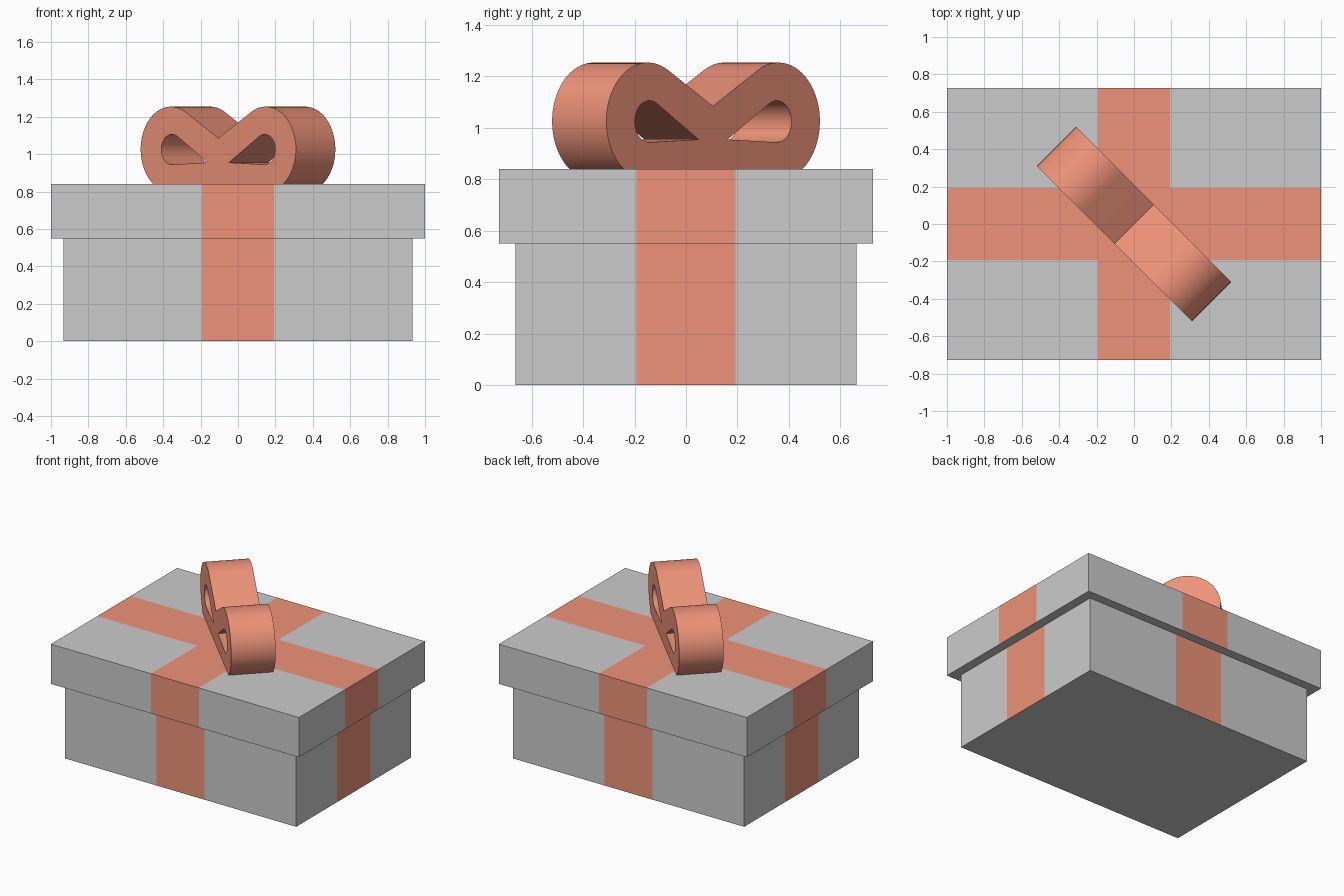
import bpy, bmesh
from math import sin, cos, radians

if "Cube" in bpy.data.objects:
    bpy.data.objects.remove(bpy.data.objects["Cube"])

RIBBON = 0.193  # half width of the ribbon bands

red = bpy.data.materials.new("ribbon_coral")
red.diffuse_color = (0.85, 0.29, 0.19, 1)
red.use_nodes = True
red.node_tree.nodes["Principled BSDF"].inputs["Base Color"].default_value = red.diffuse_color


def wrapped_box(name, hx, hy, z0, z1):
    """Box with a flush ribbon cross on its sides and top."""
    bm = bmesh.new()
    bmesh.ops.create_cube(bm, size=2)
    for v in bm.verts:
        v.co = (v.co.x * hx, v.co.y * hy, z0 if v.co.z < 0 else z1)
    for axis in ((1, 0, 0), (0, 1, 0)):
        for s in (-RIBBON, RIBBON):
            bmesh.ops.bisect_plane(bm, geom=bm.verts[:] + bm.edges[:] + bm.faces[:],
                                   plane_co=[a * s for a in axis], plane_no=axis)
    bm.normal_update()
    for f in bm.faces:
        c = f.calc_center_median()
        on_band = abs(c.x) < RIBBON or abs(c.y) < RIBBON
        f.material_index = int(on_band and f.normal.z > -0.5)
    me = bpy.data.meshes.new(name)
    bm.to_mesh(me)
    bm.free()
    me.materials.append(None)
    me.materials.append(red)
    ob = bpy.data.objects.new(name, me)
    bpy.context.collection.objects.link(ob)
    return ob


def arc(cx, cy, r, a0, a1, n):
    angles = [radians(a0 + (a1 - a0) * i / n) for i in range(n + 1)]
    return [(cx + r * cos(a), cy + r * sin(a)) for a in angles]


def mirrored(pts):
    return [(-x, y) for x, y in reversed(pts)]


# Box and lid
wrapped_box("box_base", 0.933, 0.662, 0, 0.55)
wrapped_box("box_lid", 1.0, 0.727, 0.55, 0.84)

# Bow: two round loops joined at a V notch, with teardrop holes
loop = arc(-0.359, 1.026, 0.228, 60.6, 270, 36)
outline = [(0, 1.085)] + loop + mirrored(loop)
hole = arc(-0.35, 1.025, 0.081, 58.6, 272.4, 28) + [(-0.08, 0.955)]

curve = bpy.data.curves.new("bow", 'CURVE')
curve.dimensions = '2D'
curve.fill_mode = 'BOTH'
curve.extrude = 0.149
for pts in (outline, hole, mirrored(hole)):
    sp = curve.splines.new('POLY')
    sp.points.add(len(pts) - 1)
    for p, (x, y) in zip(sp.points, pts):
        p.co = (x, y, 0, 1)
    sp.use_cyclic_u = True
curve.materials.append(red)
bow = bpy.data.objects.new("bow", curve)
bow.rotation_euler = (radians(90), 0, radians(-45))
bpy.context.collection.objects.link(bow)

# Turn the bow into a welded, smooth-shaded mesh
bpy.context.view_layer.objects.active = bow
bow.select_set(True)
bpy.ops.object.convert(target='MESH')
bow = bpy.context.object
bm = bmesh.new()
bm.from_mesh(bow.data)
bmesh.ops.remove_doubles(bm, verts=bm.verts, dist=0.0005)
bmesh.ops.recalc_face_normals(bm, faces=bm.faces)
bm.to_mesh(bow.data)
bm.free()
bpy.ops.object.shade_smooth_by_angle(angle=radians(30))
